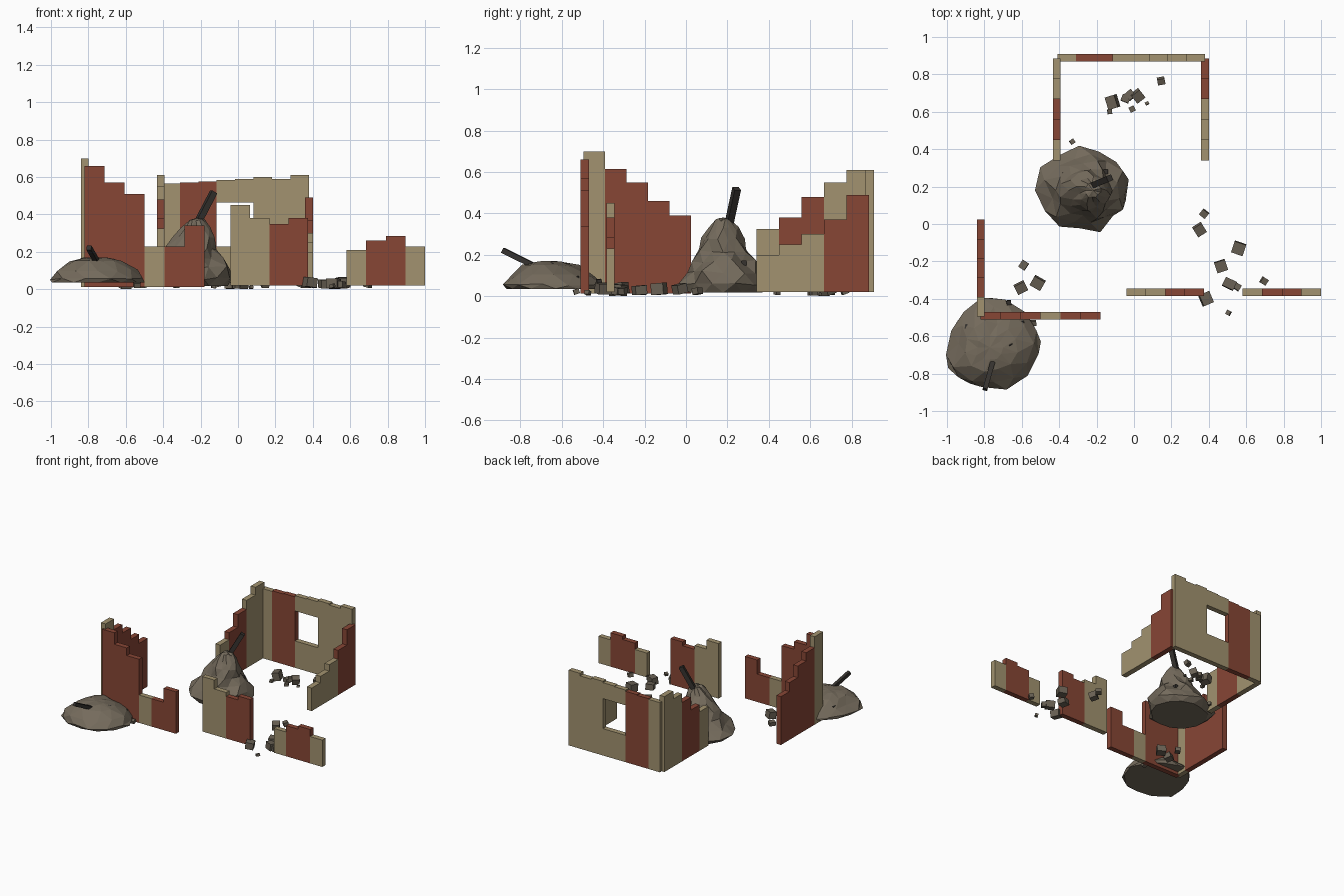
import bpy, bmesh, math, random
from mathutils import Vector, Matrix

if "Cube" in bpy.data.objects:
    bpy.data.objects.remove(bpy.data.objects["Cube"])

random.seed(4)


def material(name, rgb):
    m = bpy.data.materials.new(name)
    m.diffuse_color = (*rgb, 1)
    m.use_nodes = True
    m.node_tree.nodes["Principled BSDF"].inputs["Base Color"].default_value = m.diffuse_color
    return m


TAN = material("tan plaster", (0.36, 0.29, 0.16))
RED = material("red brick", (0.245, 0.061, 0.036))
RUBBLE = material("grey brown rubble", (0.175, 0.146, 0.107))
STONE = material("loose stone", (0.14, 0.118, 0.088))
WOOD = material("charred wood", (0.036, 0.032, 0.028))


def finish(name, bm, mats):
    bmesh.ops.recalc_face_normals(bm, faces=bm.faces)
    me = bpy.data.meshes.new(name)
    bm.to_mesh(me)
    bm.free()
    for m in mats:
        me.materials.append(m)
    ob = bpy.data.objects.new(name, me)
    bpy.context.collection.objects.link(ob)
    return ob


def box(bm, lo, hi, mat=0):
    lo, hi = Vector(lo), Vector(hi)
    mtx = Matrix.Translation((lo + hi) / 2) @ Matrix.Diagonal((*(hi - lo), 1))
    verts = bmesh.ops.create_cube(bm, size=1, matrix=mtx)["verts"]
    for f in {f for v in verts for f in v.link_faces}:
        f.material_index = mat


def wall(name, axis, start, end, side, heights, colours, base, window=()):
    """Row of stepped columns; colours is a string of t (tan) and r (red)."""
    bm = bmesh.new()
    step = (end - start) / len(heights)
    for i, (h, c) in enumerate(zip(heights, colours)):
        a, b = start + i * step, start + (i + 1) * step
        spans = [(base, 0.23), (0.465, h)] if i in window else [(base, h)]
        for z0, z1 in spans:
            if axis == "x":
                box(bm, (a, side[0], z0), (b, side[1], z1), int(c == "r"))
            else:
                box(bm, (side[0], a, z0), (side[1], b, z1), int(c == "r"))
    return finish(name, bm, [TAN, RED])


# Broken walls
wall("left_side_wall", "y", -0.495, 0.025, (-0.84, -0.80),
     [0.70, 0.615, 0.55, 0.46, 0.39], "trrrr", 0.012)
wall("front_left_wall", "x", -0.82, -0.18, (-0.51, -0.47),
     [0.66, 0.57, 0.51, 0.23, 0.23, 0.34], "rrrtrr", 0.012)
wall("front_middle_wall", "x", -0.04, 0.375, (-0.385, -0.345),
     [0.45, 0.38, 0.35, 0.38], "ttrr", 0.02)
wall("front_right_wall", "x", 0.58, 1.0, (-0.385, -0.345),
     [0.21, 0.26, 0.285, 0.23], "trrt", 0.02)
wall("back_wall", "x", -0.41, 0.38, (0.868, 0.908),
     [0.565, 0.57, 0.575, 0.585, 0.59, 0.60, 0.59, 0.61], "trrttttt", 0.02, (3, 4))
wall("back_left_wall", "y", 0.34, 0.885, (-0.433, -0.392),
     [0.325, 0.38, 0.48, 0.55, 0.61], "trrtt", 0.02)
wall("back_right_wall", "y", 0.34, 0.885, (0.358, 0.40),
     [0.20, 0.25, 0.30, 0.37, 0.49], "tttrr", 0.02)


def mound(name, centre, rings, outline, peak, jitter):
    """Faceted heap: rings of (scale, z, shift x, shift y) around an outline of radii."""
    bm = bmesh.new()
    n = len(outline)
    loops = []
    for k, (s, z, dx, dy) in enumerate(rings):
        loop = []
        for i, r in enumerate(outline):
            a = 2 * math.pi * (i + 0.5 * (k % 2)) / n
            rr = r if k % 2 == 0 else (r + outline[(i + 1) % n]) / 2
            j = jitter if k > 0 else 0
            rr *= s * (1 + random.uniform(-j, j))
            loop.append(bm.verts.new((centre[0] + dx + rr * math.cos(a),
                                      centre[1] + dy + rr * math.sin(a),
                                      z + random.uniform(-j, j) * 0.08)))
        loops.append(loop)
    for k in range(len(loops) - 1):
        lo, up = loops[k], loops[k + 1]
        for i in range(n):
            j = (i + 1) % n
            if k % 2 == 0:
                bm.faces.new((lo[i], lo[j], up[i]))
                bm.faces.new((lo[j], up[j], up[i]))
            else:
                bm.faces.new((lo[i], up[j], up[i]))
                bm.faces.new((lo[i], lo[j], up[j]))
    top = bm.verts.new(peak)
    for i in range(n):
        bm.faces.new((loops[-1][i], loops[-1][(i + 1) % n], top))
    bm.faces.new(loops[0])
    return finish(name, bm, [RUBBLE])


# Rubble heaps
mound("tall_rubble_mound", (-0.265, 0.18),
      [(0.86, 0.018, 0, 0), (1.0, 0.06, 0, 0), (0.86, 0.115, 0.01, 0), (0.68, 0.17, 0.01, 0),
       (0.57, 0.22, 0.02, 0), (0.44, 0.275, 0.03, 0), (0.31, 0.325, 0.04, 0),
       (0.17, 0.37, 0.045, 0)],
      [0.245, 0.23, 0.225, 0.22, 0.215, 0.24, 0.245, 0.24, 0.235, 0.225, 0.22, 0.225, 0.235],
      (-0.22, 0.18, 0.38), 0.12)
mound("low_rubble_mound", (-0.75, -0.63),
      [(0.97, 0.036, 0, 0), (1.0, 0.055, 0, 0), (0.83, 0.10, 0, -0.01),
       (0.55, 0.148, -0.01, -0.02), (0.28, 0.165, -0.02, -0.03)],
      [0.26, 0.235, 0.225, 0.24, 0.235, 0.23, 0.24, 0.29, 0.265, 0.245, 0.25, 0.25],
      (-0.77, -0.66, 0.17), 0.07)


# Charred beams sticking out of the heaps
def beam(name, a, b, w):
    a, b = Vector(a), Vector(b)
    d = b - a
    mtx = (Matrix.Translation((a + b) / 2) @ d.to_track_quat("Z", "Y").to_matrix().to_4x4()
           @ Matrix.Diagonal((w, w, d.length, 1)))
    bm = bmesh.new()
    bmesh.ops.create_cube(bm, size=1, matrix=mtx)
    finish(name, bm, [WOOD])


beam("tall_mound_beam", (-0.25, 0.195, 0.29), (-0.13, 0.245, 0.52), 0.033)
beam("low_mound_beam", (-0.75, -0.72, 0.14), (-0.797, -0.885, 0.222), 0.026)


# Loose stones: x, y, size
def stones(name, spots):
    bm = bmesh.new()
    for x, y, s in spots:
        rot = Matrix.Rotation(random.uniform(0, 3), 4, "Z") @ Matrix.Rotation(random.uniform(-0.35, 0.35), 4, "X")
        size = Matrix.Diagonal((s, s * random.uniform(0.75, 1), s * random.uniform(0.65, 0.9), 1))
        vs = bmesh.ops.create_cube(bm, size=1, matrix=rot @ size)["verts"]
        low = min(v.co.z for v in vs)
        bmesh.ops.translate(bm, verts=vs, vec=(x, y, 0.008 * random.random() - low))
    finish(name, bm, [STONE])


stones("back_stones", [(-0.115, 0.652, 0.07), (-0.045, 0.67, 0.045), (0.02, 0.685, 0.055),
                       (-0.02, 0.69, 0.045), (-0.01, 0.615, 0.03), (0.07, 0.645, 0.02),
                       (0.145, 0.765, 0.04), (-0.33, 0.44, 0.025), (-0.13, 0.60, 0.025)])
stones("left_stones", [(-0.605, -0.34, 0.06), (-0.515, -0.315, 0.065), (-0.59, -0.22, 0.045),
                       (-0.54, -0.53, 0.035)])
stones("right_stones", [(0.375, 0.055, 0.04), (0.35, -0.03, 0.055), (0.56, -0.13, 0.065),
                        (0.465, -0.225, 0.06), (0.51, -0.32, 0.065), (0.55, -0.335, 0.04),
                        (0.695, -0.305, 0.035), (0.385, -0.40, 0.065), (0.505, -0.475, 0.025)])


# Small dark chips half buried in the heaps
bm = bmesh.new()
for x, y, z in [(-0.89, -0.55, 0.105), (-0.66, -0.65, 0.145), (-0.85, -0.81, 0.09), (-0.67, -0.42, 0.07),
                (-0.6, -0.53, 0.085), (-0.37, 0.27, 0.15), (-0.15, 0.28, 0.16), (-0.11, 0.09, 0.12)]:
    m = Matrix.Translation((x, y, z)) @ Matrix.Rotation(random.random() * 3, 4, (1, 1, 1))
    bmesh.ops.create_cube(bm, size=0.024, matrix=m)
finish("heap_chips", bm, [WOOD])
